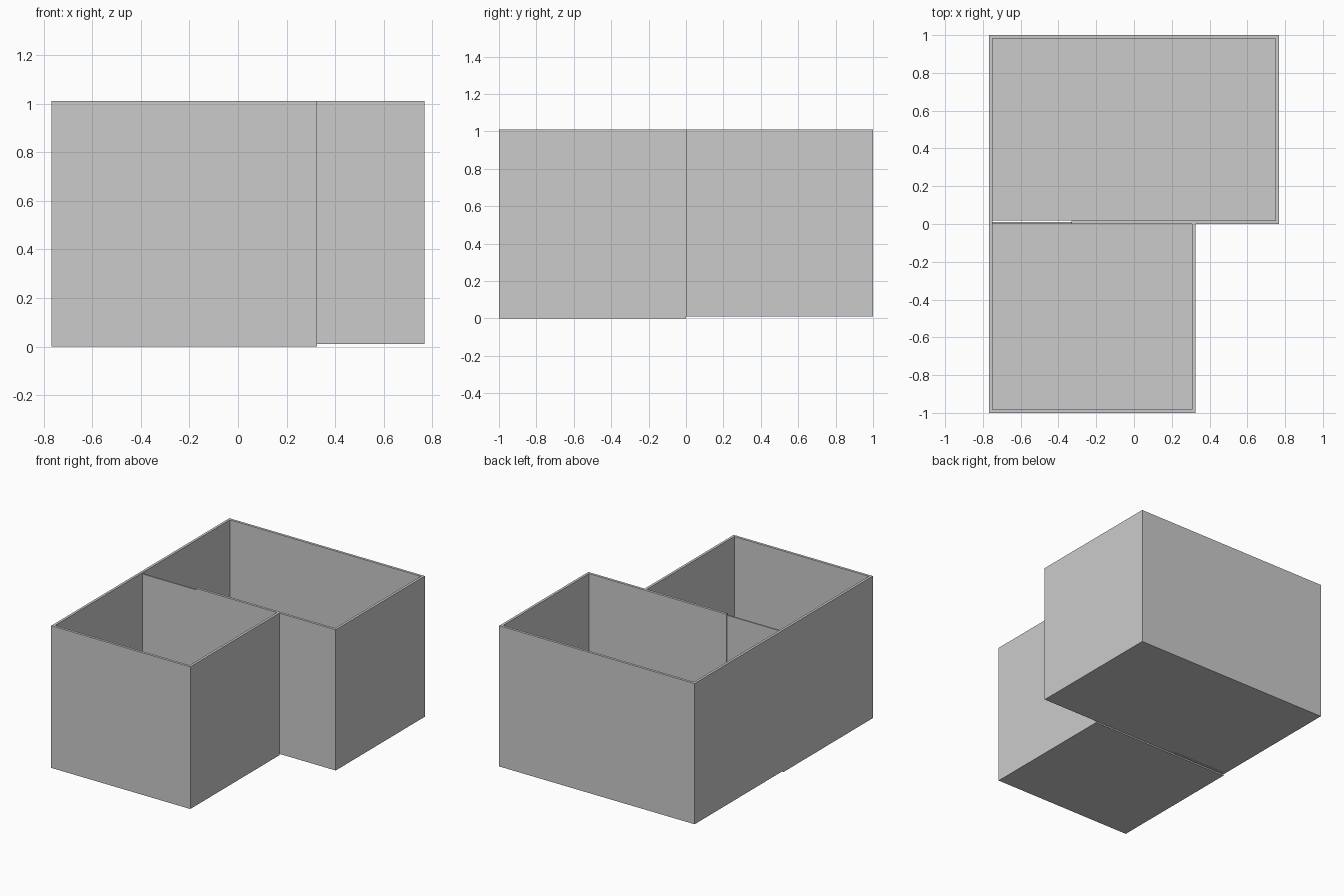
import bpy

if "Cube" in bpy.data.objects:
    bpy.data.objects.remove(bpy.data.objects["Cube"])

X0, X1, XF = -0.768, 0.768, 0.325   # left, right, right side of front room
T = 0.018                           # wall thickness
Z0, Z1 = 0.01, 1.01                 # wall bottom and top
DOOR = -0.33                        # end of the filled opening


def box(name, x0, x1, y0, y1, z0, z1):
    bpy.ops.mesh.primitive_cube_add(
        size=1, location=((x0 + x1) / 2, (y0 + y1) / 2, (z0 + z1) / 2))
    ob = bpy.context.object
    ob.name = name
    ob.scale = (x1 - x0, y1 - y0, z1 - z0)
    bpy.ops.object.transform_apply(location=False, rotation=False, scale=True)
    return ob


# Floors: the front one sits slightly lower
box("front_floor", X0, XF, -1, 0, 0, Z0)
box("back_floor", X0 + T, X1 - T, T, 1 - T, Z0, Z0 + 0.01)

# Outer walls of both rooms
box("left_wall", X0, X0 + T, -1, 1, Z0, Z1)
box("back_wall", X0 + T, X1 - T, 1 - T, 1, Z0, Z1)
box("right_wall", X1 - T, X1, 0, 1, Z0, Z1)
box("front_wall", X0 + T, XF - T, -1, -1 + T, Z0, Z1)
box("front_room_right_wall", XF - T, XF, -1, 0, Z0, Z1)

# Dividing wall with a thin, slightly lower panel filling its opening
box("dividing_wall", DOOR, X1 - T, 0, T, Z0, Z1)
box("opening_panel", X0 + T, DOOR, 0, T * 0.6, Z0, Z1 - 0.01)
